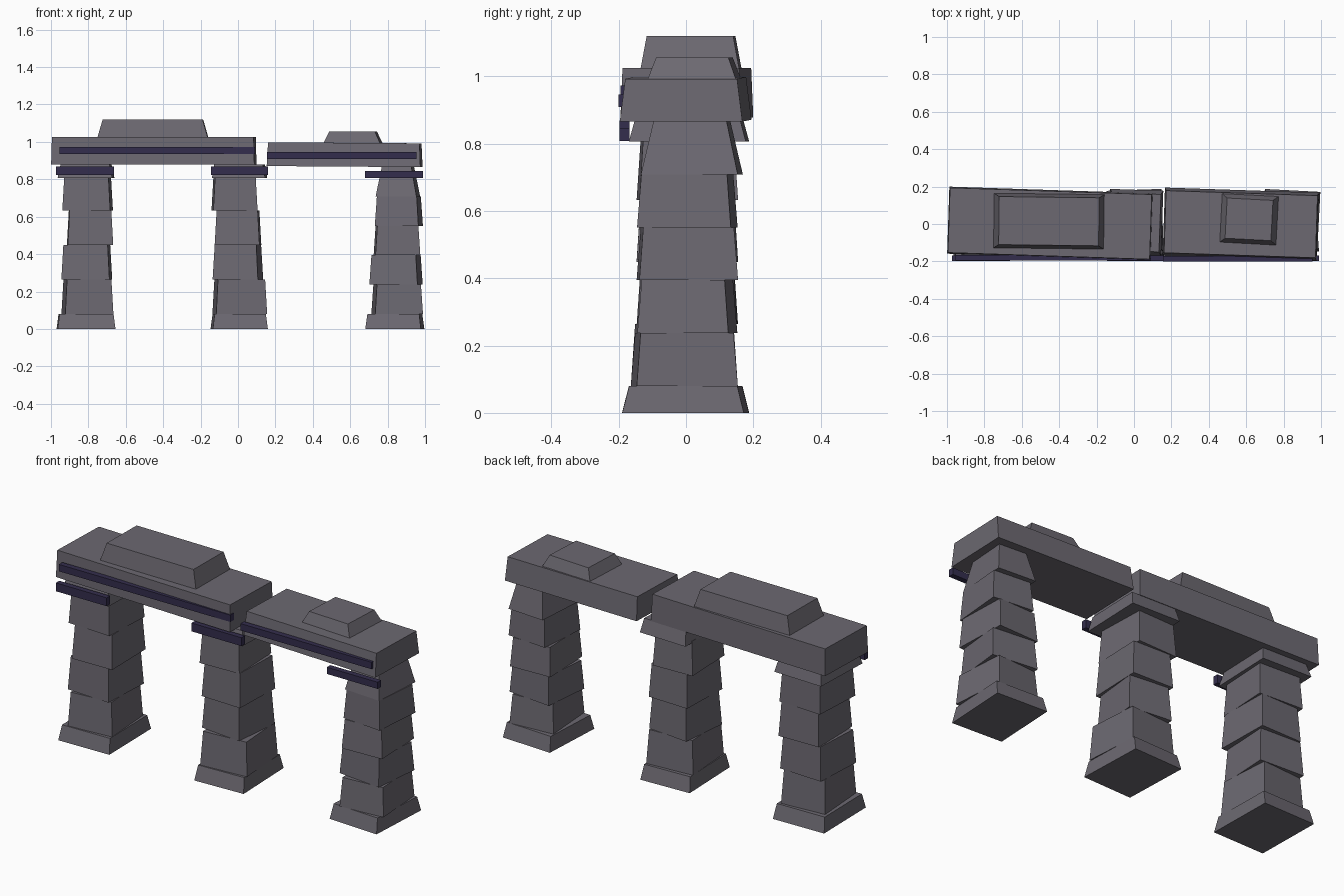
import bpy
import math

if "Cube" in bpy.data.objects:
    bpy.data.objects.remove(bpy.data.objects["Cube"])


def material(name, rgb):
    m = bpy.data.materials.new(name)
    m.diffuse_color = (*rgb, 1)
    m.use_nodes = True
    m.node_tree.nodes["Principled BSDF"].inputs["Base Color"].default_value = m.diffuse_color
    return m


STONE = material("grey stone", (0.15, 0.14, 0.165))
TRIM = material("dark violet trim", (0.034, 0.027, 0.075))


def block(name, x, y, z, yaw=0.0, inset=(0.0, 0.0), tilt=0.0, mat=STONE):
    """Tapered box filling the given outer ranges after being turned by yaw degrees."""
    a = math.radians(yaw)
    s = abs(math.sin(a))
    big_w, big_d = x[1] - x[0], y[1] - y[0]
    w, d = (big_w - big_d * s) / 2, (big_d - big_w * s) / 2
    h = (z[1] - z[0]) / 2
    verts = []
    for k, ix, iy in ((-1, 0, 0), (1, *inset)):
        for sx, sy in ((-1, -1), (1, -1), (1, 1), (-1, 1)):
            verts.append((sx * (w - ix), sy * (d - iy), k * h))
    faces = [(3, 2, 1, 0), (4, 5, 6, 7)]
    faces += [(i, (i + 1) % 4, (i + 1) % 4 + 4, i + 4) for i in range(4)]
    mesh = bpy.data.meshes.new(name)
    mesh.from_pydata(verts, [], faces)
    mesh.materials.append(mat)
    ob = bpy.data.objects.new(name, mesh)
    ob.location = (sum(x) / 2, sum(y) / 2, sum(z) / 2)
    ob.rotation_euler = (0, math.radians(tilt), a)
    bpy.context.collection.objects.link(ob)
    return ob


# Pillars: foot range, drum height, then (left, right, yaw) of each drum
PILLARS = {
    "left": ((-0.97, -0.655), 0.184, 1,
             [(-0.945, -0.665, 4), (-0.945, -0.672, -3), (-0.915, -0.667, 1), (-0.94, -0.668, -3)]),
    "middle": ((-0.147, 0.16), 0.184, 2,
               [(-0.138, 0.157, 4), (-0.138, 0.137, -6), (-0.125, 0.125, -2), (-0.142, 0.105, 2)]),
    "right": ((0.68, 0.997), 0.157, -3,
              [(0.712, 0.99, 4), (0.70, 0.99, -6), (0.725, 0.975, 2),
               (0.73, 0.99, -5), (0.735, 0.975, -4)]),
}
for side, (foot, step, foot_yaw, drums) in PILLARS.items():
    block(side + "_foot", foot, (-0.19, 0.188), (0.0, 0.08), foot_yaw, (0.01, 0.02))
    for i, (x0, x1, yaw) in enumerate(drums):
        z0 = 0.08 + step * i
        top_drum = side == "right" and i == 4
        inset = (0.03, 0.035) if top_drum else (0.01, 0.012)
        depth = (-0.165, 0.155) if i == 0 else (-0.147, 0.155)
        if top_drum:
            depth = (-0.135, 0.17)
        block(f"{side}_drum_{i + 1}", (x0, x1), depth, (z0, z0 + step), yaw, inset)

# Capstones on the two pillars that have them
block("left_cap", (-0.965, -0.66), (-0.17, 0.185), (0.806, 0.878), -2, (0.015, 0.02))
block("middle_cap", (-0.14, 0.157), (-0.17, 0.188), (0.806, 0.88), -2, (0.012, 0.02))

# Lintels spanning the pillars
block("long_lintel", (-1.0, 0.1), (-0.195, 0.2), (0.878, 1.025), -1.9, (0.004, 0.006))
block("short_lintel", (0.153, 0.988), (-0.197, 0.195), (0.868, 0.995), -1.9, (0.006, 0.016), 0.4)

# Crowning slabs
block("long_crown", (-0.752, -0.158), (-0.135, 0.165), (1.022, 1.12), -0.7, (0.028, 0.018))
block("short_crown", (0.455, 0.775), (-0.115, 0.165), (0.99, 1.055), -3, (0.03, 0.024))

# Dark trim strips along the front
block("long_lintel_trim", (-0.955, 0.09), (-0.195, -0.165), (0.935, 0.973), mat=TRIM)
block("short_lintel_trim", (0.155, 0.955), (-0.2, -0.17), (0.908, 0.946), mat=TRIM)
for side, x, z in (("left", (-0.972, -0.662), (0.822, 0.868)),
                   ("middle", (-0.145, 0.16), (0.822, 0.868)),
                   ("right", (0.68, 0.99), (0.808, 0.845))):
    block(side + "_cap_trim", x, (-0.198, -0.168), z, mat=TRIM)
